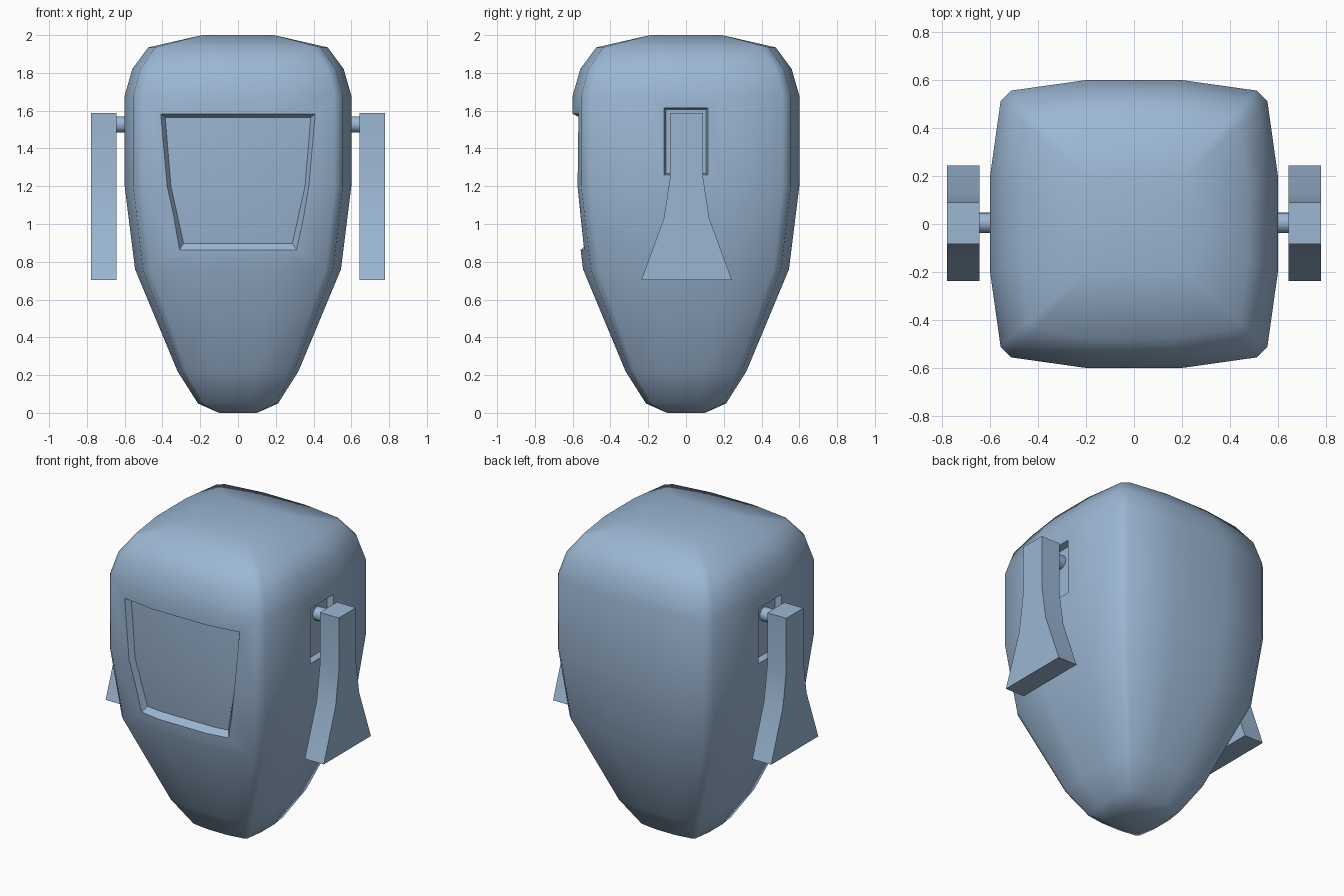
import bpy, bmesh, math
from mathutils import Matrix

if "Cube" in bpy.data.objects:
    bpy.data.objects.remove(bpy.data.objects["Cube"])

# half-width of the shell by height
RINGS = [(0.0, 0.10), (0.05, 0.212), (0.22, 0.32), (0.76, 0.545), (1.2, 0.60),
         (1.68, 0.60), (1.82, 0.56), (1.935, 0.475), (2.0, 0.19)]

paint = bpy.data.materials.new("blue_grey")
paint.diffuse_color = (0.33, 0.47, 0.65, 1)
paint.use_nodes = True
paint.node_tree.nodes["Principled BSDF"].inputs["Base Color"].default_value = paint.diffuse_color


def make_object(name, bm):
    bmesh.ops.remove_doubles(bm, verts=bm.verts, dist=0.0005)
    bmesh.ops.recalc_face_normals(bm, faces=bm.faces)
    mesh = bpy.data.meshes.new(name)
    bm.to_mesh(mesh)
    bm.free()
    mesh.materials.append(paint)
    obj = bpy.data.objects.new(name, mesh)
    bpy.context.collection.objects.link(obj)
    return obj


def smooth(obj, degrees):
    bpy.ops.object.select_all(action='DESELECT')
    bpy.context.view_layer.objects.active = obj
    obj.select_set(True)
    bpy.ops.object.shade_smooth_by_angle(angle=math.radians(degrees))


def loft(name, loops):
    bm = bmesh.new()
    rows = [[bm.verts.new(p) for p in loop] for loop in loops]
    n = len(rows[0])
    for a, b in zip(rows, rows[1:]):
        for i in range(n):
            j = (i + 1) % n
            bm.faces.new((a[i], a[j], b[j], b[i]))
    bm.faces.new(rows[0])
    bm.faces.new(rows[-1])
    return make_object(name, bm)


def section(z, w, cap):
    # sixteen-sided rounded square; the end caps collapse to a plain square
    if cap:
        quad = [(w, w)] * 4
    else:
        quad = [(w, 0.317 * w), (0.925 * w, 0.85 * w), (0.85 * w, 0.925 * w), (0.317 * w, w)]
    pts = []
    for q in range(4):
        c, s = round(math.cos(q * math.pi / 2)), round(math.sin(q * math.pi / 2))
        pts += [(c * x - s * y, s * x + c * y, z) for x, y in quad]
    return pts


def front_y(x, z):
    # front surface of the shell at a given point
    w = 0.60 if z >= 1.2 else 0.545 + (z - 0.76) / 0.44 * 0.055
    return -w + max(0, abs(x) - 0.317 * w) * 0.14


# helmet shell
last = len(RINGS) - 1
shell = loft("helmet_shell", [section(*r, i in (0, last)) for i, r in enumerate(RINGS)])


# visor recess cutter: curved floor with sloping walls
def visor_grid(bm, rows, depth):
    grid = []
    for z, w in rows:
        grid.append([bm.verts.new((x, front_y(x, z) + depth, z)) for x in (-w, -0.19, 0.19, w)])
    for a, b in zip(grid, grid[1:]):
        for i in range(3):
            bm.faces.new((a[i], a[i + 1], b[i + 1], b[i]))
    return (grid[0] + [r[-1] for r in grid[1:-1]] + grid[-1][::-1]
            + [r[0] for r in grid[1:-1]][::-1])


bm = bmesh.new()
inner = visor_grid(bm, [(1.565, 0.385), (1.2, 0.355), (0.897, 0.288)], 0.037)
outer = visor_grid(bm, [(1.601, 0.433), (1.2, 0.395), (0.83, 0.332)], -0.037)
for i in range(len(inner)):
    j = (i + 1) % len(inner)
    bm.faces.new((inner[i], inner[j], outer[j], outer[i]))
cutters = [make_object("visor_cutter", bm)]


# side recess cutters
def side_rect(x, w, low, high):
    return [(x, -w, low), (x, w, low), (x, w, high), (x, -w, high)]


for s in (-1, 1):
    cutters.append(loft("side_cutter", [side_rect(s * 0.56, 0.105, 1.268, 1.605),
                                        side_rect(s * 0.64, 0.129, 1.252, 1.625)]))

bpy.context.view_layer.objects.active = shell
shell.select_set(True)
for c in cutters:
    mod = shell.modifiers.new("recess", 'BOOLEAN')
    mod.operation = 'DIFFERENCE'
    mod.solver = 'EXACT'
    mod.object = c
    bpy.ops.object.modifier_apply(modifier=mod.name)
    bpy.data.objects.remove(c)
smooth(shell, 42)

# flared ear arms and their pivot pegs
half = [(0.087, 1.588), (0.087, 1.25), (0.12, 1.03), (0.24, 0.703)]
profile = half + [(-y, z) for y, z in reversed(half)]
for s, side in ((-1, "left"), (1, "right")):
    arm = loft("ear_arm_" + side, [[(s * x, y + 0.003, z) for y, z in profile]
                                   for x in (0.6425, 0.7775)])
    smooth(arm, 30)
    bm = bmesh.new()
    bmesh.ops.create_cone(bm, cap_ends=True, segments=16, radius1=0.043, radius2=0.043, depth=0.11,
                          matrix=Matrix.Translation((s * 0.6, 0.005, 1.527)) @ Matrix.Rotation(math.pi / 2, 4, 'Y'))
    smooth(make_object("pivot_peg_" + side, bm), 40)
